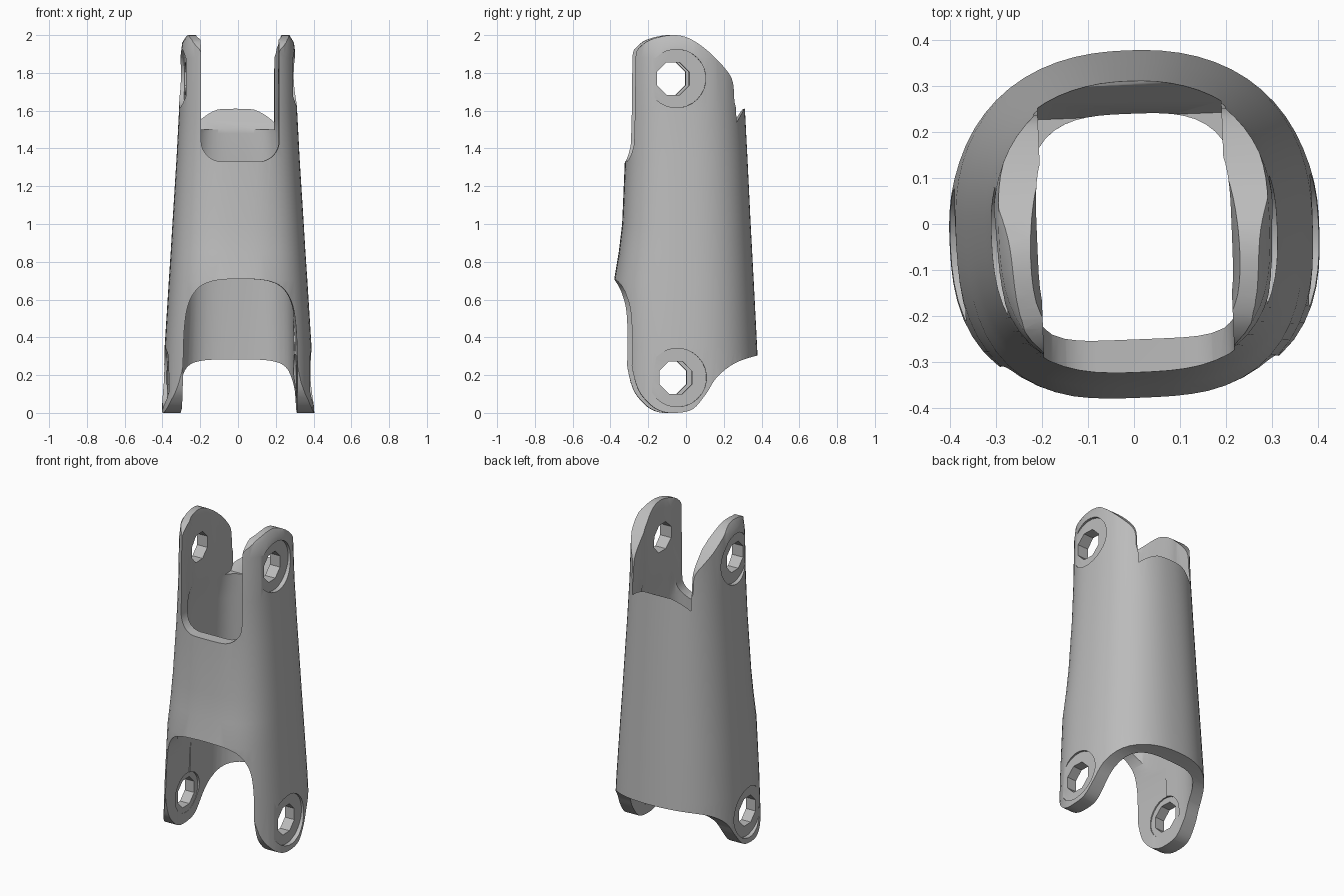
import bpy, bmesh, math
from mathutils import Matrix, Vector

cube = bpy.data.objects.get("Cube")
if cube:
    bpy.data.objects.remove(cube)

grey = bpy.data.materials.new("plain_grey")
grey.use_nodes = True
grey.diffuse_color = (0.5, 0.5, 0.5, 1)
grey.node_tree.nodes["Principled BSDF"].inputs["Base Color"].default_value = (0.5, 0.5, 0.5, 1)


def make_object(name, rings):
    """Closed skin through a list of equal-length point rings."""
    bm = bmesh.new()
    loops = [[bm.verts.new(p) for p in ring] for ring in rings]
    n = len(loops[0])
    for a, b in zip(loops, loops[1:]):
        for i in range(n):
            j = (i + 1) % n
            bm.faces.new((a[i], a[j], b[j], b[i]))
    bm.faces.new(loops[0])
    bm.faces.new(loops[-1])
    bmesh.ops.recalc_face_normals(bm, faces=bm.faces)
    mesh = bpy.data.meshes.new(name)
    bm.to_mesh(mesh)
    bm.free()
    mesh.materials.append(grey)
    obj = bpy.data.objects.new(name, mesh)
    bpy.context.collection.objects.link(obj)
    return obj


def section(z, hx, front, back, nf, nb, count=64):
    """Rounded-square ring with separate front and back depth."""
    ring = []
    for i in range(count):
        t = 2 * math.pi * i / count
        c, s = math.cos(t), math.sin(t)
        n, depth = (nb, back) if s >= 0 else (nf, front)
        r = (abs(c) ** n + abs(s) ** n) ** (-1 / n)
        ring.append((hx * r * c, depth * r * s, z))
    return ring


def smooth(points, steps=4):
    """Catmull-Rom curve through the points."""
    pts = [Vector(p) for p in points]
    pts = [pts[0]] + pts + [pts[-1]]
    out = []
    for a, b, c, d in zip(pts, pts[1:], pts[2:], pts[3:]):
        for k in range(steps):
            t = k / steps
            out.append(0.5 * (2 * b + (c - a) * t + (2 * a - 5 * b + 4 * c - d) * t ** 2
                              + (3 * b - a - 3 * c + d) * t ** 3))
    return out + [pts[-1]]


def prism_x(name, outline, x0, x1):
    return make_object(name, [[(x, p[0], p[1]) for p in outline] for x in (x0, x1)])


def prism_y(name, outline, y0, y1):
    return make_object(name, [[(p[0], y, p[1]) for p in outline] for y in (y0, y1)])


def circle(y, z, r, sides):
    return [(y + r * math.cos(2 * math.pi * (i + 0.5) / sides),
             z + r * math.sin(2 * math.pi * (i + 0.5) / sides)) for i in range(sides)]


def boolean(target, cutter, operation="DIFFERENCE"):
    cutter.hide_render = True
    mod = target.modifiers.new("cut", "BOOLEAN")
    mod.operation = operation
    mod.solver = "EXACT"
    mod.object = cutter
    bpy.context.view_layer.objects.active = target
    bpy.ops.object.modifier_apply(modifier=mod.name)
    bpy.data.objects.remove(cutter)


# Tapered outer shell: height, half width, front depth, back depth
shell = [(-0.05, 0.405, 0.38, 0.395), (0.35, 0.388, 0.38, 0.376), (0.7, 0.366, 0.38, 0.358),
         (0.85, 0.356, 0.355, 0.35), (1.0, 0.347, 0.337, 0.342), (1.35, 0.325, 0.322, 0.325),
         (1.6, 0.312, 0.32, 0.312), (1.88, 0.305, 0.32, 0.30), (1.96, 0.295, 0.315, 0.295),
         (2.01, 0.265, 0.3, 0.28)]
body = make_object("link_body", [section(*s, 2.8, 2.3) for s in shell])

# Hollow core, squarer than the shell
core = [(-0.1, 0.31, 0.31, 0.31), (0.12, 0.308, 0.305, 0.305), (0.2, 0.298, 0.3, 0.3),
        (0.7, 0.285, 0.285, 0.285), (1.35, 0.245, 0.25, 0.245), (1.48, 0.235, 0.245, 0.24),
        (1.56, 0.215, 0.245, 0.24), (1.93, 0.212, 0.245, 0.24), (2.1, 0.25, 0.26, 0.26)]
boolean(body, make_object("core_cutter", [section(*s, 5, 3.2) for s in core]))

# Side outline: lower lug, back edge, upper lug
lower = smooth([(-0.40, 0.72), (-0.365, 0.6), (-0.33, 0.42), (-0.28, 0.16), (-0.22, 0.06),
                (-0.15, 0.01), (-0.07, 0), (0.02, 0.02), (0.09, 0.1), (0.15, 0.19),
                (0.25, 0.265), (0.38, 0.305), (0.5, 0.32)])
upper = smooth([(0.5, 1.62), (0.31, 1.61), (0.28, 1.575), (0.25, 1.64), (0.24, 1.75),
                (0.2, 1.82), (0.1, 1.92), (0, 1.985), (-0.09, 2.0), (-0.2, 1.975),
                (-0.26, 1.93), (-0.29, 1.89), (-0.4, 1.85)])
boolean(body, prism_x("side_outline", lower + upper, -1, 1), "INTERSECT")

# Arch at the bottom of the front
half = smooth([(0.305, -0.1), (0.302, 0.3), (0.293, 0.48), (0.27, 0.59), (0.22, 0.665),
               (0.14, 0.7), (0.03, 0.71)])
arch = half + [(-p[0], p[1]) for p in reversed(half)]
boolean(body, prism_y("arch_cutter", arch, -0.8, -0.05))

# Round-cornered slot at the top of the front
half = [(0.207, 2.2)] + [(0.097 + 0.11 * math.cos(math.pi * k / 16),
                          1.44 - 0.11 * math.sin(math.pi * k / 16)) for k in range(9)]
slot = half + [(-p[0], p[1]) for p in reversed(half)]
boolean(body, prism_y("slot_cutter", slot, -0.8, 0))

# Sloping rim of the back wall between the upper lugs
rim = [(0.05, 1.5), (0.235, 1.5), (0.28, 1.57), (0.308, 1.615), (0.6, 1.63), (0.6, 2.2), (0.05, 2.2)]
boolean(body, prism_x("rim_cutter", rim, -0.2, 0.2))

# Pin holes through each lug pair, with round recesses outside
for place, z, floor, hole_y in (("upper", 1.77, 0.283, -0.08), ("lower", 0.187, 0.374, -0.07)):
    boolean(body, prism_x(place + "_hole", circle(hole_y, z, 0.093, 8), -1, 1))
    for side in (-1, 1):
        boolean(body, prism_x(place + "_recess", circle(-0.062, z, 0.155, 28), side * floor, side))
boolean(body, prism_x("lower_inner_recess", circle(-0.07, 0.187, 0.125, 24), -0.31, 0.31))

# Slight twist of the whole link about its length
body.data.transform(Matrix.Rotation(math.radians(2.3), 4, "Z"))
bpy.ops.object.select_all(action="DESELECT")
body.select_set(True)
bpy.context.view_layer.objects.active = body
bpy.ops.object.shade_smooth_by_angle(angle=math.radians(35))
